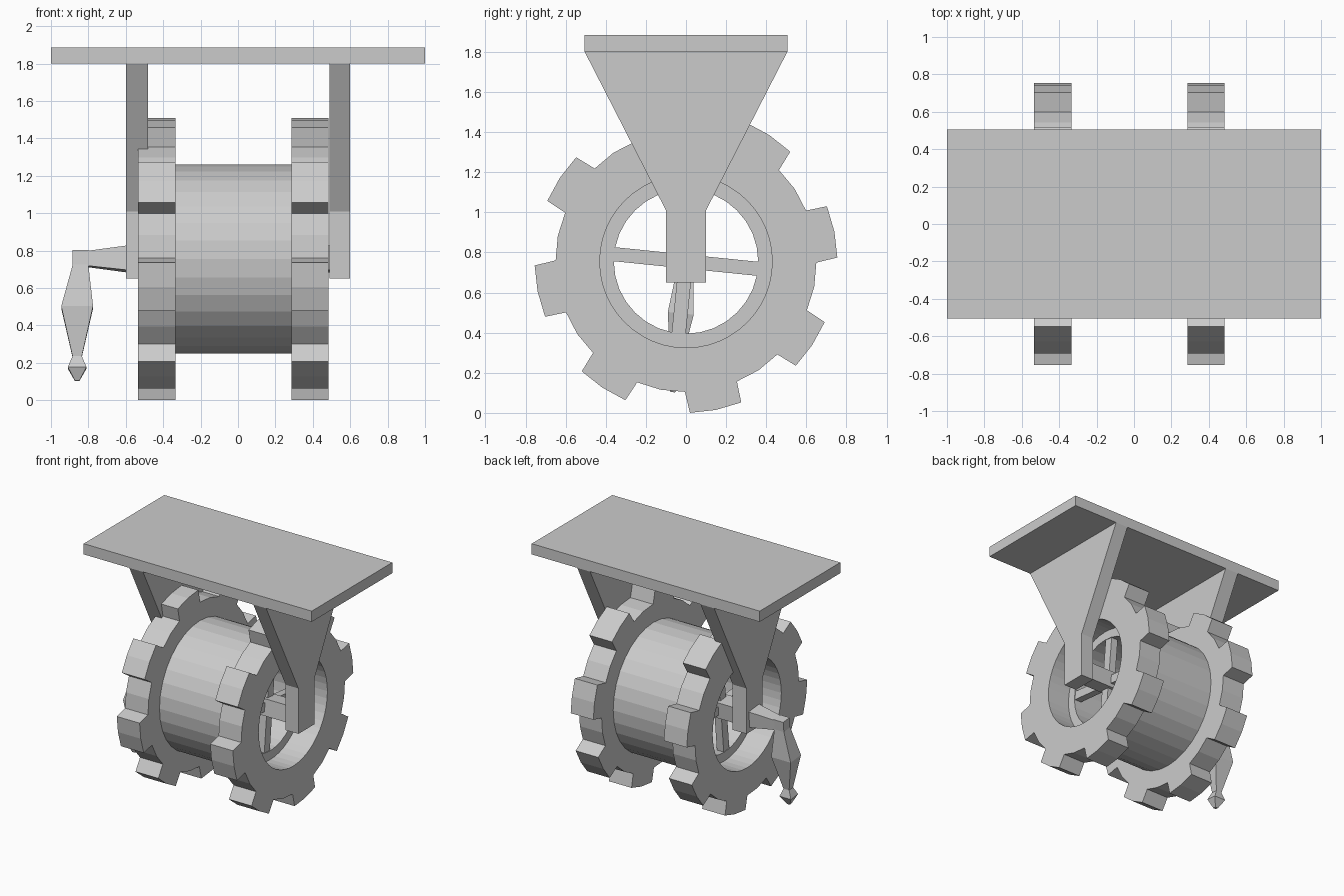
import bpy, bmesh
from math import sin, cos, radians
from mathutils import Matrix

if "Cube" in bpy.data.objects:
    bpy.data.objects.remove(bpy.data.objects["Cube"])

CZ = 0.755                      # axle height
TILT = radians(-5.8)            # how far the spokes and crank have turned


def finish(name, bm):
    bmesh.ops.recalc_face_normals(bm, faces=bm.faces)
    me = bpy.data.meshes.new(name)
    bm.to_mesh(me)
    bm.free()
    ob = bpy.data.objects.new(name, me)
    bpy.context.collection.objects.link(ob)
    return ob


def loft(name, sections, matrix=Matrix()):
    """Join equal-length point loops and cap both ends."""
    bm = bmesh.new()
    loops = [[bm.verts.new(matrix @ Matrix.Translation(p).translation) for p in s] for s in sections]
    n = len(loops[0])
    for a, b in zip(loops, loops[1:]):
        for i in range(n):
            j = (i + 1) % n
            bm.faces.new((a[i], a[j], b[j], b[i]))
    bm.faces.new(loops[0])
    bm.faces.new(loops[-1])
    return finish(name, bm)


def ring(name, outer, inner, x0, x1):
    """Pierced disc along x; outer and inner are (radius, degrees) lists."""
    bm = bmesh.new()

    def loop(pts, x):
        return [bm.verts.new((x, r * cos(radians(a)), CZ + r * sin(radians(a)))) for r, a in pts]
    loops = [loop(outer, x0), loop(outer, x1), loop(inner, x1), loop(inner, x0)]
    n = len(outer)
    for k in range(4):
        a, b = loops[k], loops[(k + 1) % 4]
        for i in range(n):
            j = (i + 1) % n
            bm.faces.new((a[i], a[j], b[j], b[i]))
    return finish(name, bm)


def box(name, lo, hi, matrix=Matrix()):
    return loft(name, [[(lo[0], lo[1], z), (hi[0], lo[1], z), (hi[0], hi[1], z), (lo[0], hi[1], z)]
                       for z in (lo[2], hi[2])], matrix)


def circle(r, n):
    return [(r, 360 * i / n) for i in range(n)]


turned = Matrix.Translation((0, 0, CZ)) @ Matrix.Rotation(TILT, 4, 'X')

# Mounting plate
box("top_plate", (-1, -0.505, 1.8), (1, 0.505, 1.885))

# Tapered hanger brackets
profile = [(-0.505, 1.8), (0.505, 1.8), (0.1, 1.01), (0.1, 0.65), (-0.1, 0.65), (-0.1, 1.01)]
for side, x0, x1 in (("left", -0.6, -0.48), ("right", 0.488, 0.6)):
    loft(side + "_bracket", [[(x, y, z) for y, z in profile] for x in (x0, x1)])

# Drum
ring("drum", circle(0.505, 32), circle(0.36, 32), -0.335, 0.285)

# Toothed end wheels, eight teeth each
tooth = [(0.65, -0.5), (0.755, 1.5), (0.755, 11.4), (0.755, 21.4), (0.65, 23), (0.652, 33.75)]
teeth = [(r, a + 45 * k) for k in range(8) for r, a in tooth]
for side, x0, x1 in (("left", -0.535, -0.335), ("right", 0.285, 0.483)):
    ring(side + "_toothed_wheel", teeth, circle(0.43, 48), x0, x1)

# Crossed spokes at both drum ends
for side, x0, x1 in (("left", -0.33, -0.27), ("right", 0.22, 0.28)):
    box(side + "_spoke_flat", (x0, -0.38, -0.035), (x1, 0.38, 0.035), turned)
    box(side + "_spoke_upright", (x0, -0.035, -0.38), (x1, 0.035, 0.38), turned)

# Square axle, tapering to the crank end
arm = [(0.5, 0.065), (-0.6, 0.065), (-0.82, 0.038)]
loft("axle", [[(x, -h, -h), (x, h, -h), (x, h, h), (x, -h, h)] for x, h in arm], turned)

# Crank handle: (z, centre x, half x, half y)
handle = [(0.045, -0.842, 0.042, 0.04), (-0.035, -0.842, 0.042, 0.04), (-0.26, -0.86, 0.085, 0.065),
          (-0.525, -0.86, 0.025, 0.025), (-0.585, -0.86, 0.05, 0.045), (-0.655, -0.86, 0.012, 0.012)]
loft("crank_handle", [[(c - a, -b, z), (c + a, -b, z), (c + a, b, z), (c - a, b, z)]
                      for z, c, a, b in handle], turned)
